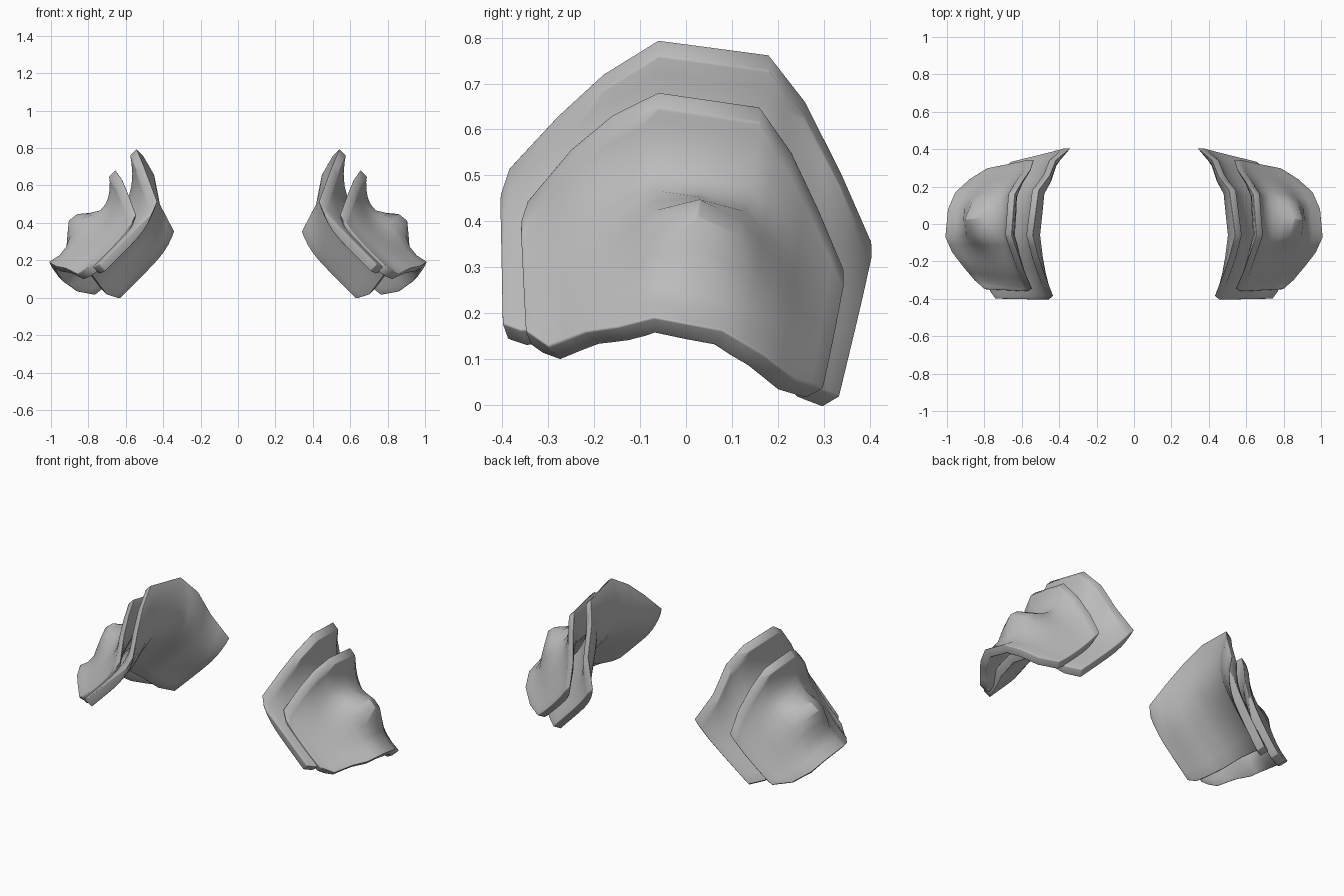
import bpy
import math
from mathutils import Vector

cube = bpy.data.objects.get("Cube")
if cube:
    bpy.data.objects.remove(cube)

steel = bpy.data.materials.new("plain_grey")
steel.use_nodes = True
grey = (0.5, 0.5, 0.5, 1)
steel.diffuse_color = grey
steel.node_tree.nodes["Principled BSDF"].inputs["Base Color"].default_value = grey

# Each plate slopes down and outward: points are (across y, along slope, out from slope)
ALONG = Vector((1, 0, -1)).normalized()
OUT = Vector((1, 0, 1)).normalized()


def refine(points):
    """Insert midpoints so the plate bends softly but keeps its angular outline."""
    pts = [Vector(p) for p in points]
    result = [pts[0]]
    for a, b in zip(pts, pts[1:]):
        result += [(a + b) / 2, b]
    return result


def place(p):
    return Vector((0, p.x, 0)) + ALONG * p.y + OUT * p.z


def shoulder_plate(name, upper, lower, steps, flare, shape, thickness):
    """Loft a closed arch whose upper rim flares out and thickens toward its root."""
    top, bottom = refine(upper), refine(lower)
    cols = len(top)
    verts, faces = [], []
    for j, (a, b) in enumerate(zip(top, bottom)):
        d = bottom[min(j + 1, cols - 1)] - bottom[max(j - 1, 0)]
        normal = Vector((-d.z, 0, d.x)).normalized()
        outer, inner = [], []
        for i in range(steps + 1):
            t = (i / steps) ** 1.4
            p = a.lerp(b, t)
            rise = a.z - b.z
            relief = shape(p.x, p.y, t)
            root = (1 - t) ** (flare * 1.8)
            outer.append(Vector((p.x, p.y, b.z + rise * (1 - t) ** flare + relief)))
            q = Vector((p.x, p.y - thickness * root, b.z + rise * root + relief))
            inner.append(q - normal * thickness * (1 - root))
        verts += [place(p) for p in outer + inner[::-1]]

    # Skin around each pair of neighbouring sections, then close both free edges
    ring = 2 * (steps + 1)
    for j in range(cols - 1):
        for i in range(ring):
            k, m = j * ring + i, j * ring + (i + 1) % ring
            faces.append((k, m, m + ring, k + ring))
    last = (cols - 1) * ring
    for i in range(steps):
        cap = (i, ring - 1 - i, ring - 2 - i, i + 1)
        faces.append(cap)
        faces.append(tuple(last + c for c in reversed(cap)))

    mesh = bpy.data.meshes.new(name)
    mesh.from_pydata(verts, [], faces)
    mesh.materials.append(steel)
    mesh.polygons.foreach_set("use_smooth", [True] * len(mesh.polygons))
    obj = bpy.data.objects.new(name, mesh)
    bpy.context.collection.objects.link(obj)

    bevel = obj.modifiers.new("rounded_rim", "BEVEL")
    bevel.width = thickness * 0.25
    bevel.segments = 3
    bevel.limit_method = "ANGLE"
    bevel.angle_limit = math.radians(50)
    mirror = obj.modifiers.new("other_shoulder", "MIRROR")
    mirror.use_axis = (True, False, False)
    mirror.use_mirror_merge = False


def plain(y, s, t):
    return 0


def shoulder_bump(y, s, t):
    """Round boss near the crest, with a shallow dip before the lower lip."""
    boss = 0.14 * math.exp(-((y - 0.03) / 0.13) ** 2 - ((s - 0.33) / 0.12) ** 2)
    dip = 0.04 * math.exp(-(y / 0.25) ** 2)
    return (boss - dip) * math.sin(math.pi * t) ** 0.7 if 0 < t < 1 else 0


# Large collar plate
shoulder_plate(
    "collar_plate",
    [(-.405, .05, .645), (-.385, -.01, .67), (-.28, -.06, .78), (-.18, -.1, .87), (-.06, -.13, .945),
     (.18, -.13, .9), (.26, -.1, .785), (.34, -.01, .65), (.405, .04, .49)],
    [(-.4, .4, .65), (-.36, .43, .66), (-.29, .44, .68), (-.2, .45, .72), (-.06, .45, .75),
     (.12, .46, .72), (.19, .47, .65), (.28, .485, .54), (.335, .45, .475)],
    10, 4.5, plain, .05)

# Smaller overlapping plate with the shoulder boss
shoulder_plate(
    "shoulder_plate",
    [(-.36, .17, .685), (-.345, .12, .7), (-.25, .07, .81), (-.16, .04, .885), (-.06, .03, .945),
     (.16, .04, .91), (.23, .08, .81), (.29, .14, .69), (.345, .22, .585)],
    [(-.35, .45, .68), (-.3, .515, .695), (-.22, .54, .765), (-.15, .57, .81), (-.07, .58, .85),
     (.08, .59, .82), (.17, .6, .755), (.24, .585, .66), (.3, .53, .58)],
    12, 5.5, shoulder_bump, .05)
